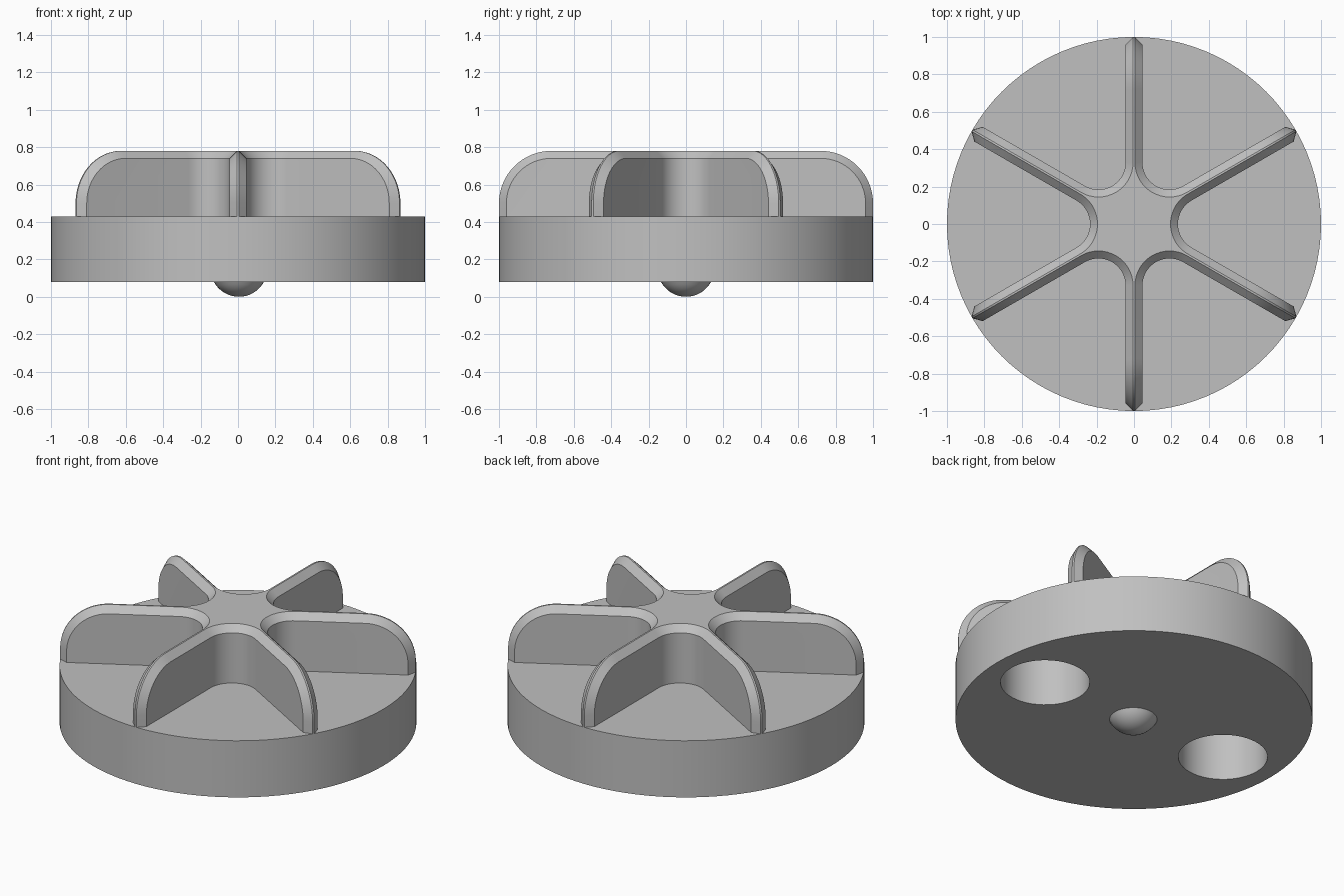
import bpy, bmesh
from math import sin, cos, pi, radians, sqrt
from mathutils import Matrix, Vector

if "Cube" in bpy.data.objects:
    bpy.data.objects.remove(bpy.data.objects["Cube"])

BASE, DECK, TOP = 0.08, 0.43, 0.78      # heights of base underside, deck and grip top
HALF, CHAMFER = 0.045, 0.04             # rib half thickness and edge chamfer
FILLET, CORNER = 0.145, 0.28            # pocket fillet and rib outer corner radii
PIVOT = 2 * (HALF + FILLET)             # pocket fillet centre, from the axis
ROOT = PIVOT * sqrt(3) / 2              # where each rib leaves the hub

grey = bpy.data.materials.new("plain grey")
grey.use_nodes = True
colour = (0.53, 0.53, 0.53, 1)
grey.diffuse_color = colour
grey.node_tree.nodes["Principled BSDF"].inputs["Base Color"].default_value = colour


def finish(bm, name):
    bmesh.ops.remove_doubles(bm, verts=bm.verts, dist=1e-4)
    bmesh.ops.recalc_face_normals(bm, faces=bm.faces)
    mesh = bpy.data.meshes.new(name)
    bm.to_mesh(mesh)
    bm.free()
    mesh.materials.append(grey)
    obj = bpy.data.objects.new(name, mesh)
    bpy.context.collection.objects.link(obj)
    bpy.ops.object.select_all(action="DESELECT")
    obj.select_set(True)
    bpy.context.view_layer.objects.active = obj
    bpy.ops.object.shade_smooth_by_angle(angle=radians(30))


def ring(bm, radius, z, n, x=0):
    return [bm.verts.new((x + radius * cos(2 * pi * i / n), radius * sin(2 * pi * i / n), z))
            for i in range(n)]


def bridge(bm, a, b, closed=True):
    for i in range(len(a) if closed else len(a) - 1):
        j = (i + 1) % len(a)
        bm.faces.new((a[i], a[j], b[j], b[i]))


# Round base with two blind holes in its underside
bm = bmesh.new()
low, high = ring(bm, 1, BASE, 96), ring(bm, 1, DECK, 96)
bridge(bm, low, high)
bm.faces.new(high)
rims = [low]
for x in (-0.65, 0.65):
    mouth, floor = ring(bm, 0.25, BASE, 48, x), ring(bm, 0.25, BASE + 0.3, 48, x)
    bridge(bm, mouth, floor)
    bm.faces.new(floor)
    rims.append(mouth)
edges = [bm.edges.get((r[i - 1], r[i])) for r in rims for i in range(len(r))]
bmesh.ops.triangle_fill(bm, use_beauty=True, edges=edges, normal=(0, 0, -1))
finish(bm, "round_base")

# Six-armed grip: a filleted hub and six chamfered ribs welded together
bm = bmesh.new()
hub_top = []
levels = ((FILLET, DECK), (FILLET, TOP - CHAMFER), (FILLET + CHAMFER, TOP))
for k in range(6):
    turn = Matrix.Rotation(k * pi / 3, 4, "Z")

    # Concave pocket wall between two ribs
    arcs = []
    for r, z in levels:
        angles = [radians(240 - 120 * i / 16) for i in range(17)]
        arcs.append([bm.verts.new(turn @ Vector((PIVOT + r * cos(a), r * sin(a), z)))
                     for a in angles])
    for a, b in zip(arcs, arcs[1:]):
        bridge(bm, a, b, False)
    hub_top += arcs[-1]

    # Rib with a rounded outer corner
    turn = Matrix.Rotation(k * pi / 3 + pi / 6, 4, "Z")
    slices = []
    for side, inset in ((-HALF, CHAMFER), (CHAMFER - HALF, 0),
                        (HALF - CHAMFER, 0), (HALF, CHAMFER)):
        outline = [(ROOT, DECK), (ROOT, TOP - inset)]
        for i in range(17):
            a = pi / 2 * (1 - i / 16)
            outline.append((1 - CORNER + (CORNER - inset) * cos(a),
                            TOP - CORNER + (CORNER - inset) * sin(a)))
        outline.append((1 - inset, DECK))
        slices.append([bm.verts.new(turn @ Vector((u, side, z))) for u, z in outline])
    for a, b in zip(slices, slices[1:]):
        bridge(bm, a[1:], b[1:], False)
    bm.faces.new(slices[0])
    bm.faces.new(slices[-1])
bm.faces.new(hub_top)
finish(bm, "six_arm_grip")

# Shallow dome under the centre
bm = bmesh.new()
ball = 0.152
rings = []
for i in range(9):
    a = radians(62) * (1 - i / 9)
    rings.append(ring(bm, ball * sin(a), ball * (1 - cos(a)), 32, 0.005))
for a, b in zip(rings, rings[1:]):
    bridge(bm, a, b)
tip = bm.verts.new((0.005, 0, 0))
for i in range(32):
    bm.faces.new((rings[-1][i - 1], rings[-1][i], tip))
finish(bm, "centre_dome")
